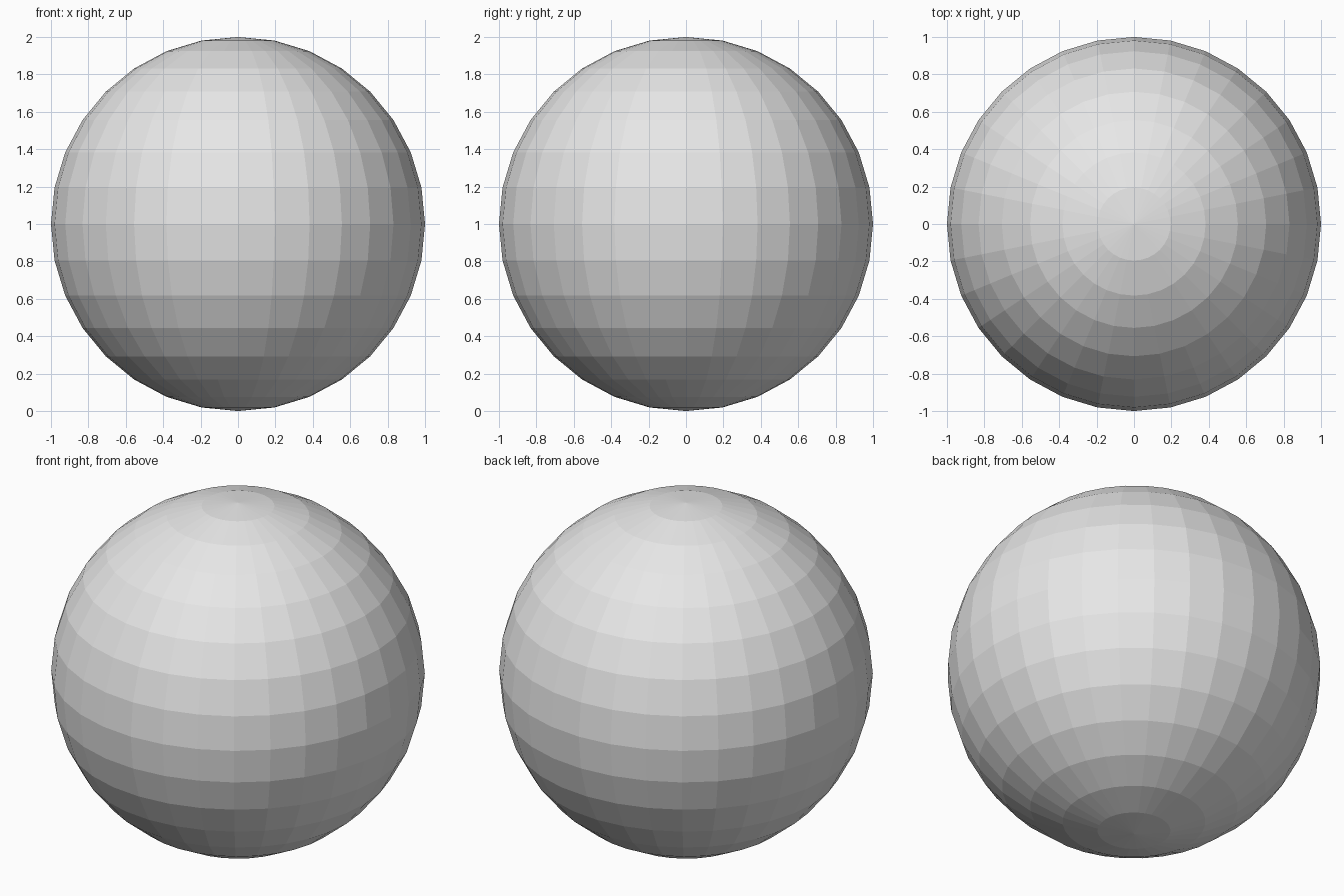
import bpy, bmesh, math, random
from mathutils import Vector

if "Cube" in bpy.data.objects:
    bpy.data.objects.remove(bpy.data.objects["Cube"])

random.seed(7)
CENTRE = Vector((0, 0, 1))

grey = bpy.data.materials.new("stone grey")
grey.diffuse_color = (0.8, 0.8, 0.8, 1)
grey.use_nodes = True
grey.node_tree.nodes["Principled BSDF"].inputs["Base Color"].default_value = grey.diffuse_color


def on_ball(a, b, view):
    """Point on the ball read off a view: front (x,z), back (x,z), right (y,z), left (y,z), top (x,y), bottom (x,y)."""
    if view in ("top", "bottom"):
        d = math.sqrt(max(0, 1 - a * a - b * b))
        return Vector((a, b, d if view == "top" else -d)) * 0.85
    b -= 1
    d = math.sqrt(max(0, 1 - a * a - b * b))
    v = {"front": (a, -d, b), "back": (a, d, b), "right": (d, a, b), "left": (-d, a, b)}[view]
    return Vector(v) * 0.85


def carve(source, seed, seeds):
    """Convex piece of source that is nearer to seed than to any other seed."""
    bm = source.copy()
    for other in sorted(seeds, key=lambda s: (s - seed).length):
        n = other - seed
        if n.length < 1e-6:
            continue
        if not bm.verts:
            break
        if n.length > 2 * max((v.co - seed).length for v in bm.verts):
            break
        mid = (seed + other) / 2
        n.normalize()
        if max((v.co - mid).dot(n) for v in bm.verts) < 1e-5:
            continue
        cut = bmesh.ops.bisect_plane(
            bm, geom=bm.verts[:] + bm.edges[:] + bm.faces[:], dist=1e-5,
            plane_co=mid, plane_no=n, clear_outer=True)
        rim = [e for e in bm.edges if e.is_boundary]
        if rim:
            bmesh.ops.holes_fill(bm, edges=rim, sides=0)
    return bm


count = 0


def add_shard(bm):
    global count
    if len(bm.faces) < 4:
        bm.free()
        return
    count += 1
    bmesh.ops.recalc_face_normals(bm, faces=bm.faces[:])
    mesh = bpy.data.meshes.new("shard_%03d" % count)
    bmesh.ops.translate(bm, verts=bm.verts[:], vec=CENTRE)
    bm.to_mesh(mesh)
    bm.free()
    mesh.materials.append(grey)
    bpy.context.collection.objects.link(bpy.data.objects.new(mesh.name, mesh))


# Whole faceted ball
ball = bmesh.new()
bmesh.ops.create_uvsphere(ball, u_segments=32, v_segments=16, radius=1)

# Centres of the large shards, as seen in each view
views = {
    "front": [(-0.05, 0.86), (-0.05, 0.59), (0.32, 0.75), (0.2, 1.22), (-0.5, 0.84), (-0.5, 1.25),
              (-0.19, 1.25), (-0.22, 1.66), (0.06, 1.58), (0.4, 1.55), (0.5, 1.18), (-0.42, 0.45),
              (0.03, 0.33), (0.42, 0.36), (0.6, 0.7)],
    "right": [(0, 1.1), (0.38, 1.0), (0.42, 1.4), (0, 1.47), (-0.33, 1.1), (0, 0.72),
              (-0.38, 0.7), (0.42, 0.62), (0.75, 1.1), (-0.42, 1.5), (0.12, 0.28)],
    "top": [(-0.13, -0.08), (0.12, 0.22), (0.22, -0.07), (0.08, -0.28), (-0.12, 0.4),
            (0.3, 0.52), (-0.3, 0.58), (-0.55, -0.25), (0.5, -0.05)],
    "left": [(0.35, 1.45), (0.1, 1.1), (-0.3, 1.1), (0.5, 1.05)],
}
seeds = [on_ball(a, b, v) for v, pts in views.items() for a, b in pts]
# Shards that are shattered again into small pieces
shattered = [6, 19, 28, 35, 36, 37]

# Fill the sides not read directly with evenly spread shards
for i in range(150):
    z = 1 - (2 * i + 1) / 150
    r = math.sqrt(1 - z * z)
    p = Vector((r * math.cos(i * 2.39996), r * math.sin(i * 2.39996), z)) * 0.85
    if min((p - s).length for s in seeds) > 0.42:
        seeds.append(p)
        if len(seeds) % 7 == 0:
            shattered.append(len(seeds) - 1)

for i, seed in enumerate(seeds):
    piece = carve(ball, seed, seeds)
    if i not in shattered:
        add_shard(piece)
        continue
    outer = [v.co.copy() for v in piece.verts if v.co.length > 0.95]
    small = []
    for k in range(8):
        w = [random.random() for _ in range(3)]
        picks = [random.choice(outer) for _ in range(3)]
        small.append(sum((p * q for p, q in zip(picks, w)), Vector()) / sum(w) * 0.97)
    for s in small:
        add_shard(carve(piece, s, small))
    piece.free()
ball.free()
